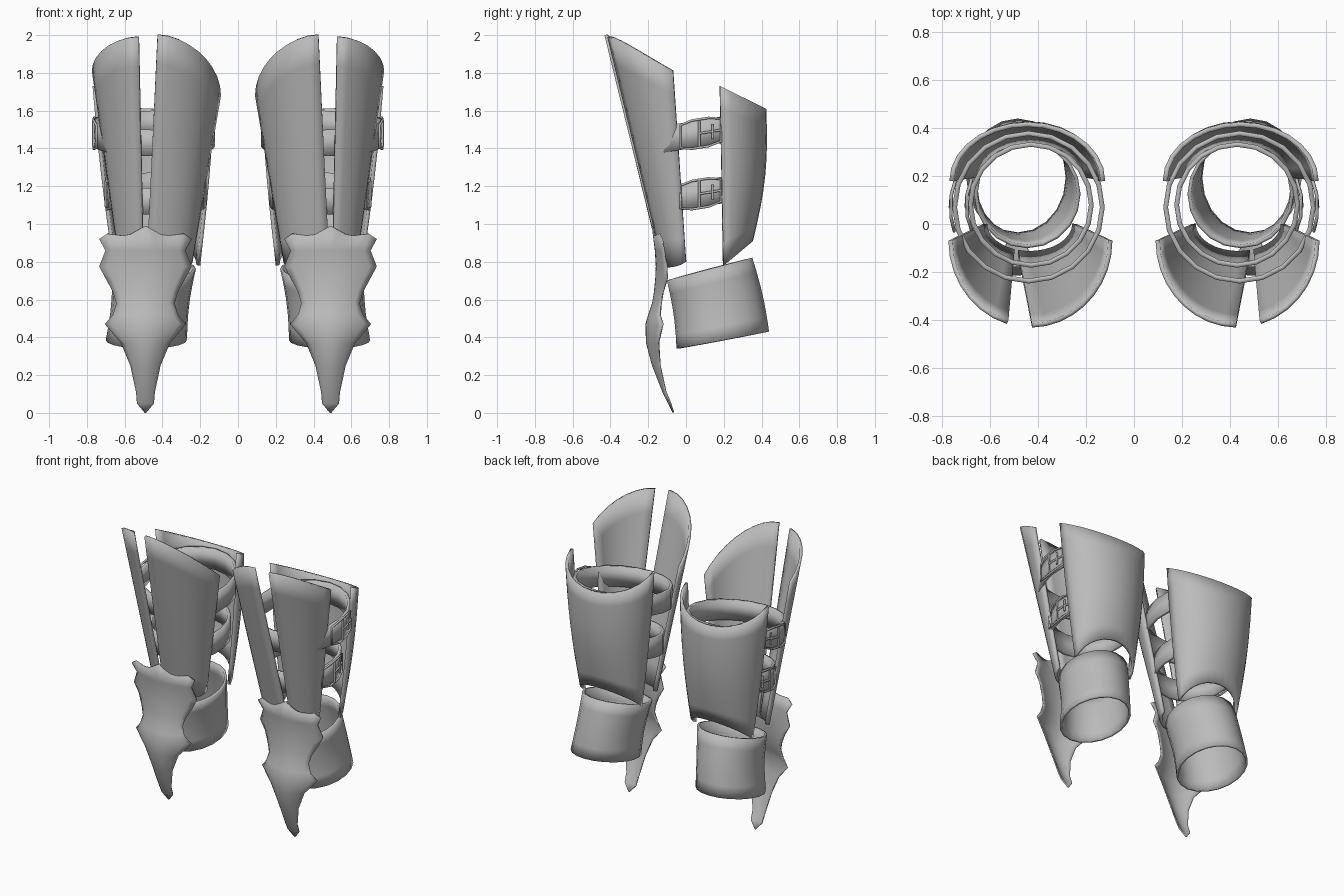
import bpy, bmesh, math
from math import sin, cos, pi, acos

if "Cube" in bpy.data.objects:
    bpy.data.objects.remove(bpy.data.objects["Cube"])

steel = bpy.data.materials.new("grey_steel")
steel.diffuse_color = (0.5, 0.5, 0.5, 1)
steel.use_nodes = True
steel.node_tree.nodes["Principled BSDF"].inputs["Base Color"].default_value = steel.diffuse_color


def lerp(a, b, t):
    return a + (b - a) * t


def finish(obj):
    # Each part is made for one leg and mirrored to the other
    obj.data.materials.append(steel)
    obj.modifiers.new("other_leg", 'MIRROR')


def sheet(name, f, nu, nv, thick, closed=False):
    """Curved plate from f(u, v); u runs counterclockwise seen from above, v runs upward."""
    bm = bmesh.new()
    cols = nu if closed else nu + 1
    g = [[bm.verts.new(f(i / nu, j / nv)) for i in range(cols)] for j in range(nv + 1)]
    for j in range(nv):
        for i in range(nu):
            k = (i + 1) % cols
            bm.faces.new((g[j][i], g[j][k], g[j + 1][k], g[j + 1][i]))
    me = bpy.data.meshes.new(name)
    bm.to_mesh(me)
    bm.free()
    obj = bpy.data.objects.new(name, me)
    bpy.context.collection.objects.link(obj)
    sol = obj.modifiers.new("thickness", 'SOLIDIFY')
    sol.thickness = thick
    sol.offset = -1
    finish(obj)
    bpy.ops.object.select_all(action='DESELECT')
    obj.select_set(True)
    bpy.context.view_layer.objects.active = obj
    bpy.ops.object.shade_smooth_by_angle(angle=math.radians(40))
    return obj


# Front shin plates, split by a tapering gap
def front_plate(inner):
    def f(u, v):
        cx, rx = lerp(0.435, 0.432, v), lerp(0.195, 0.342, v)
        cy, ry = lerp(0.0, -0.07, v), lerp(0.13, 0.362, v)
        gap_x = lerp(0.485, 0.425, v) if inner else lerp(0.503, 0.53, v)
        gap = 2 * pi - acos((gap_x - cx) / rx)
        a = lerp(pi, gap, u) if inner else lerp(gap, 2 * pi, u)
        s = u if inner else 1 - u              # 1 at the gap, 0 at the side
        drop = 0.32 if inner else 0.18
        top = 2.0 - (0 if inner else 0.01) - drop * (1 - sin(s * pi / 2)) ** 0.9
        bottom = 0.77 + 0.03 * (1 - s) ** 4
        return cx + rx * cos(a), cy + ry * sin(a), lerp(bottom, top, v)
    return f


sheet("inner_front_plate", front_plate(True), 9, 8, 0.018)
sheet("outer_front_plate", front_plate(False), 7, 8, 0.018)


# Calf plate with arched upper and lower edges
def calf(u, v):
    a = pi * u
    b = sin(a)
    bulge = 0.03 * sin(pi * v)
    x = lerp(0.43, 0.445, v) + (lerp(0.23, 0.325, v) + bulge * 0.3) * cos(a)
    y = lerp(0.2, 0.18, v) + (lerp(0.155, 0.245, v) + bulge) * b
    return x, y, lerp(0.78 + 0.13 * b, 1.73 - 0.12 * b, v)


sheet("calf_plate", calf, 14, 8, 0.02)


# Tilted ankle cuff
def cuff(u, v):
    a = 2 * pi * u
    waist = -0.012 * sin(pi * v)
    x = lerp(0.485, 0.445, v) + (lerp(0.215, 0.222, v) + waist) * cos(a)
    y = lerp(0.195, 0.125, v) + 0.01 * sin(pi * v) + lerp(0.245, 0.226, v) * sin(a)
    return x, y, lerp(0.385 + 0.045 * sin(a), 0.762 + 0.06 * sin(a), v)


sheet("ankle_cuff", cuff, 20, 5, 0.015, True)

# Scalloped instep guard: half width, edge height, middle depth, bend
rows = [(0.004, 0.0, -0.07, 0), (0.045, 0.05, -0.095, 0.01), (0.05, 0.11, -0.125, 0.015),
        (0.08, 0.25, -0.18, 0.04), (0.13, 0.37, -0.212, 0.065), (0.215, 0.47, -0.215, 0.09),
        (0.172, 0.52, -0.2, 0.06), (0.155, 0.58, -0.18, 0.045), (0.172, 0.64, -0.17, 0.045),
        (0.21, 0.71, -0.163, 0.06), (0.245, 0.775, -0.16, 0.055), (0.212, 0.86, -0.165, 0.045),
        (0.245, 0.92, -0.18, 0.05)]
crest = [(0, 0.99), (0.4, 0.935), (0.85, 0.948), (1, 0.92)]


def guard(u, v):
    j = round(v * (len(rows) - 1))
    w, z, y, bend = rows[j]
    s = 2 * u - 1
    if j == len(rows) - 1:
        for (a, za), (b, zb) in zip(crest, crest[1:]):
            if a <= abs(s) <= b:
                z = lerp(za, zb, (abs(s) - a) / (b - a))
                break
    return 0.49 + w * s, y + bend * s * s, z


sheet("instep_guard", guard, 12, len(rows) - 1, 0.008)


# Straps with a buckle on the outer side
def wire(name, pts, cyclic):
    cu = bpy.data.curves.new(name, 'CURVE')
    cu.dimensions = '3D'
    cu.bevel_depth = 0.007
    cu.bevel_resolution = 1
    cu.use_fill_caps = True
    sp = cu.splines.new('POLY')
    sp.points.add(len(pts) - 1)
    for p, co in zip(sp.points, pts):
        p.co = (*co, 1)
    sp.use_cyclic_u = cyclic
    obj = bpy.data.objects.new(name, cu)
    bpy.context.collection.objects.link(obj)
    finish(obj)


for label, cx, cy, r, z0 in (("upper", 0.44, 0.07, 0.318, 1.398), ("lower", 0.43, 0.08, 0.262, 1.078)):
    def strap(u, v):
        a = 2 * pi * u
        y = cy + r * sin(a)
        return cx + r * cos(a), y, z0 + 0.16 * y + 0.14 * v

    def on_strap(y, h):
        return cx + math.sqrt(r * r - (y - cy) ** 2) + 0.008, y, z0 + 0.16 * y + h

    sheet(label + "_strap", strap, 20, 1, 0.02, True)
    lo, hi = -0.03, 0.185
    frame = [(lo, 0.01), (lo, 0.13), (0.03, 0.145), (0.12, 0.145), (hi, 0.13),
             (hi, 0.01), (0.12, -0.005), (0.03, -0.005)]
    wire(label + "_buckle_frame", [on_strap(*p) for p in frame], True)
    wire(label + "_buckle_bar", [on_strap(0.07, 0), on_strap(0.07, 0.14)], False)
    wire(label + "_buckle_prong", [on_strap(0.07, 0.07), on_strap(0.12, 0.07), on_strap(hi, 0.07)], False)
    wire(label + "_strap_keeper", [on_strap(0.14, 0.03), on_strap(0.14, 0.11)], False)
